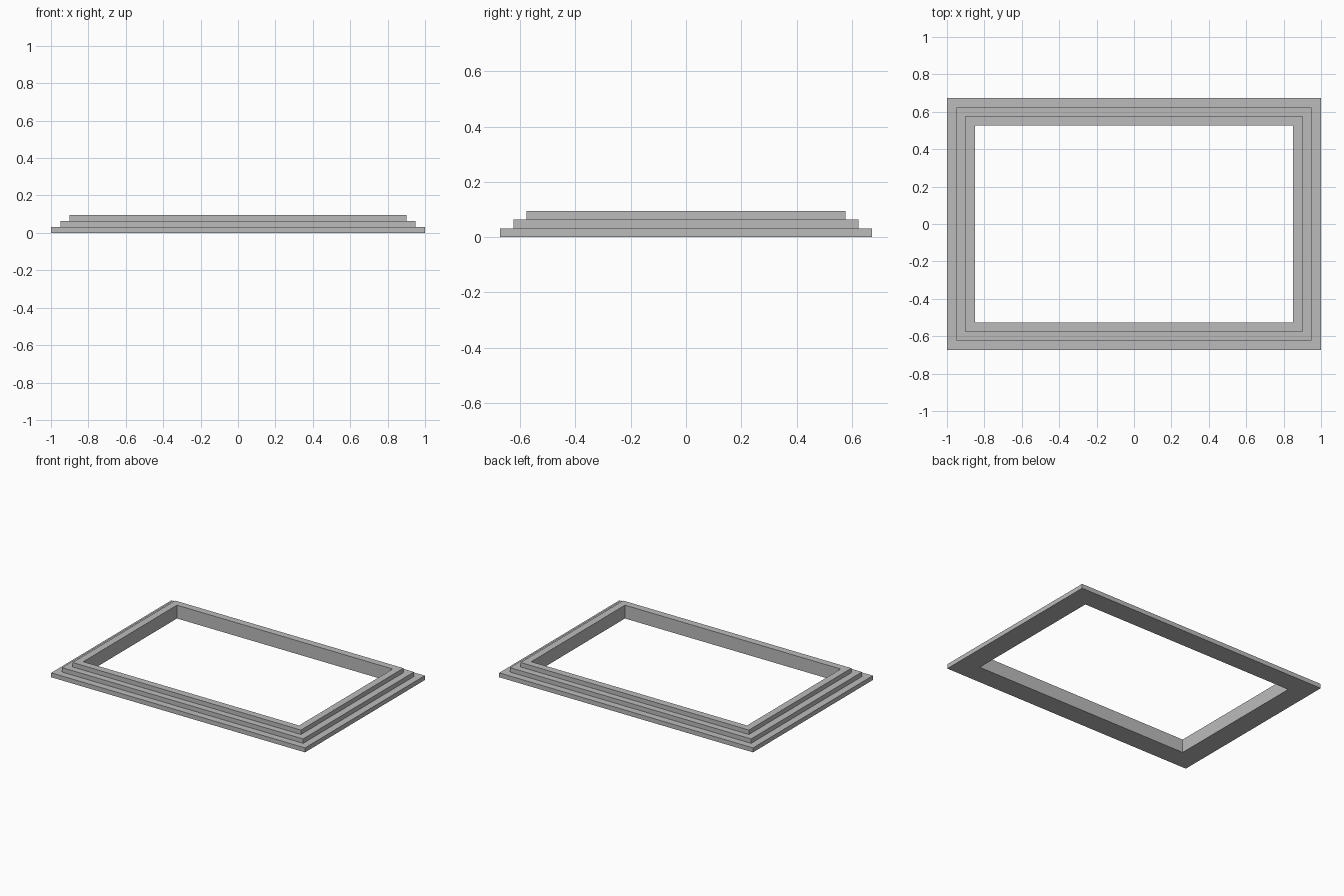
import bpy
import bmesh

cube = bpy.data.objects.get("Cube")
if cube:
    bpy.data.objects.remove(cube, do_unlink=True)

# One plain grey for the whole frame
grey = bpy.data.materials.new("plain grey")
grey.use_nodes = True
colour = (0.5, 0.5, 0.5, 1.0)
grey.diffuse_color = colour
grey.node_tree.nodes["Principled BSDF"].inputs["Base Color"].default_value = colour

# Half sizes of the three steps, then the opening
STEPS = [(1.0, 0.674), (0.95, 0.624), (0.9, 0.577)]
OPENING = (0.85, 0.527)
RISE = 0.0317


def rectangle(bm, half, z):
    hx, hy = half
    return [bm.verts.new((sx * hx, sy * hy, z))
            for sx, sy in ((-1, -1), (1, -1), (1, 1), (-1, 1))]


# Stepped section carried round the rectangle with mitred corners
bm = bmesh.new()
rings = []
for i, half in enumerate(STEPS):
    rings.append(rectangle(bm, half, i * RISE))
    rings.append(rectangle(bm, half, (i + 1) * RISE))
rings.append(rectangle(bm, OPENING, len(STEPS) * RISE))
rings.append(rectangle(bm, OPENING, 0))

for a, b in zip(rings, rings[1:] + rings[:1]):
    for k in range(4):
        n = (k + 1) % 4
        bm.faces.new((a[k], a[n], b[n], b[k]))
bmesh.ops.recalc_face_normals(bm, faces=bm.faces)

mesh = bpy.data.meshes.new("stepped_frame")
bm.to_mesh(mesh)
bm.free()
mesh.materials.append(grey)
frame = bpy.data.objects.new("stepped_frame", mesh)
bpy.context.collection.objects.link(frame)
